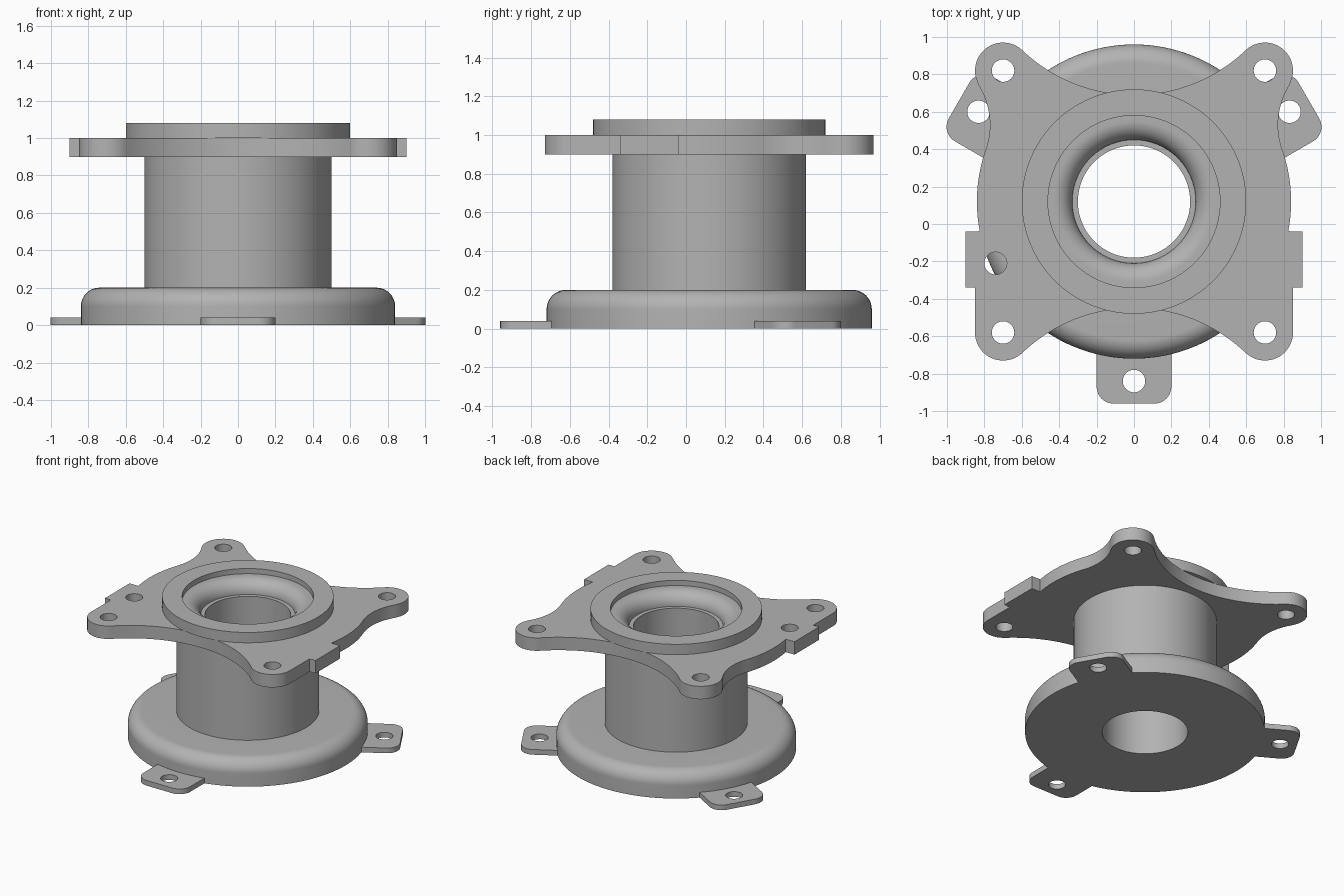
import bpy, bmesh
from math import sin, cos, pi, radians, atan2, hypot

cube = bpy.data.objects.get("Cube")
if cube:
    bpy.data.objects.remove(cube, do_unlink=True)

CY = 0.12  # y of the main axis

grey = bpy.data.materials.new("cast_grey")
grey.use_nodes = True
grey.diffuse_color = (0.45, 0.45, 0.45, 1)
grey.node_tree.nodes["Principled BSDF"].inputs["Base Color"].default_value = (0.45, 0.45, 0.45, 1)


def arc(cx, cy, r, a0, a1, n=16):
    """Points on an arc from angle a0 to a1 in radians."""
    return [(cx + r * cos(a0 + (a1 - a0) * i / n), cy + r * sin(a0 + (a1 - a0) * i / n))
            for i in range(n + 1)]


def circle(cx, cy, r, n=48):
    return arc(cx, cy, r, 0, 2 * pi, n)[:-1]


def finish(obj, angle=30):
    bpy.ops.object.select_all(action='DESELECT')
    obj.select_set(True)
    bpy.context.view_layer.objects.active = obj
    bpy.ops.object.shade_smooth_by_angle(angle=radians(angle))


def new_object(name, bm):
    bmesh.ops.recalc_face_normals(bm, faces=bm.faces)
    mesh = bpy.data.meshes.new(name)
    bm.to_mesh(mesh)
    bm.free()
    mesh.materials.append(grey)
    obj = bpy.data.objects.new(name, mesh)
    bpy.context.collection.objects.link(obj)
    obj.location.y = CY
    finish(obj)
    return obj


def lathe(name, profile, steps=128):
    """Spin a closed (radius, z) profile about the main axis."""
    bm = bmesh.new()
    vs = [bm.verts.new((r, 0, z)) for r, z in profile]
    es = [bm.edges.new((a, b)) for a, b in zip(vs, vs[1:] + vs[:1])]
    bmesh.ops.spin(bm, geom=vs + es, cent=(0, 0, 0), axis=(0, 0, 1),
                   angle=2 * pi, steps=steps, use_merge=True)
    bmesh.ops.remove_doubles(bm, verts=bm.verts, dist=1e-5)
    return new_object(name, bm)


def slab(name, loops, z0, z1):
    """Extrude an outline with holes between two heights."""
    bm = bmesh.new()
    edges = []
    for loop in loops:
        vs = [bm.verts.new((x, y, z0)) for x, y in loop]
        edges += [bm.edges.new((a, b)) for a, b in zip(vs, vs[1:] + vs[:1])]
    bmesh.ops.triangle_fill(bm, edges=edges, use_beauty=True)
    ext = bmesh.ops.extrude_face_region(bm, geom=list(bm.faces), use_keep_orig=True)
    top = [g for g in ext["geom"] if isinstance(g, bmesh.types.BMVert)]
    bmesh.ops.translate(bm, verts=top, vec=(0, 0, z1 - z0))
    return new_object(name, bm)


# Turned body: rounded base, column, seat ring and bore
lathe("turned_body",
      [(0.3, 0), (0.84, 0)] + arc(0.74, 0.1, 0.1, 0, pi / 2)
      + [(0.5, 0.2), (0.5, 1.0), (0.6, 1.0), (0.6, 1.08), (0.46, 1.08), (0.46, 1.04)]
      + arc(0.43, 0.94, 0.1, pi / 2, pi) + [(0.3, 0.94)])

# Top plate outline, relative to the main axis
EAR, ER, DISC = 0.7, 0.15, 0.84
END_R, END_Y = 0.865, 1.435      # concave arcs at the front and back
NECK_R, NECK_Y = 0.4, 0.41       # neck fillets beside the back ears
neck_x = (hypot(0, (DISC + NECK_R) ** 2 - NECK_Y ** 2)) ** 0.5
t_end = atan2(END_Y - EAR, -EAR)           # ear to end arc
t_neck = atan2(NECK_Y - EAR, neck_x - EAR)  # ear to neck
t_disc = atan2(NECK_Y, neck_x)              # disc to neck
t_tab = -0.19                               # disc to side tab

right_side = (arc(0, -END_Y, END_R, pi / 2, pi - t_end, 20)[1:]
              + arc(EAR, -EAR, ER, -t_end, 0, 20)[1:]
              + [(0.85, -0.46), (0.9, -0.46), (0.9, -0.16)]
              + arc(0, 0, DISC, t_tab, t_disc, 20)
              + arc(neck_x, NECK_Y, NECK_R, pi + t_disc, pi + t_neck, 16)[1:]
              + arc(EAR, EAR, ER, t_neck, t_end, 24)[1:]
              + arc(0, END_Y, END_R, t_end - pi, -pi / 2, 20)[1:])
end_arc = right_side[:20]
# the end arc runs from the centre line to the ear
right_side[:20] = sorted(end_arc)
outline = right_side + [(-x, y) for x, y in reversed(right_side[:-1])]

bolt_holes = [circle(sx * EAR, sy * EAR, 0.06) for sx in (-1, 1) for sy in (-1, 1)]
slab("top_plate", [outline, circle(0, 0, 0.48, 96), circle(-0.74, -0.33, 0.06)] + bolt_holes, 0.9, 1.0)

# Three mounting lugs around the base
lug = ([(0.81, -0.2)] + arc(0.99, -0.11, 0.09, -pi / 2, 0, 10)
       + arc(0.99, 0.11, 0.09, 0, pi / 2, 10) + [(0.81, 0.2)])
for name, turn in (("front_lug", -90), ("left_lug", 30), ("right_lug", 150)):
    obj = slab(name, [lug, circle(0.96, 0, 0.06)], 0, 0.04)
    obj.rotation_euler.z = radians(turn)
